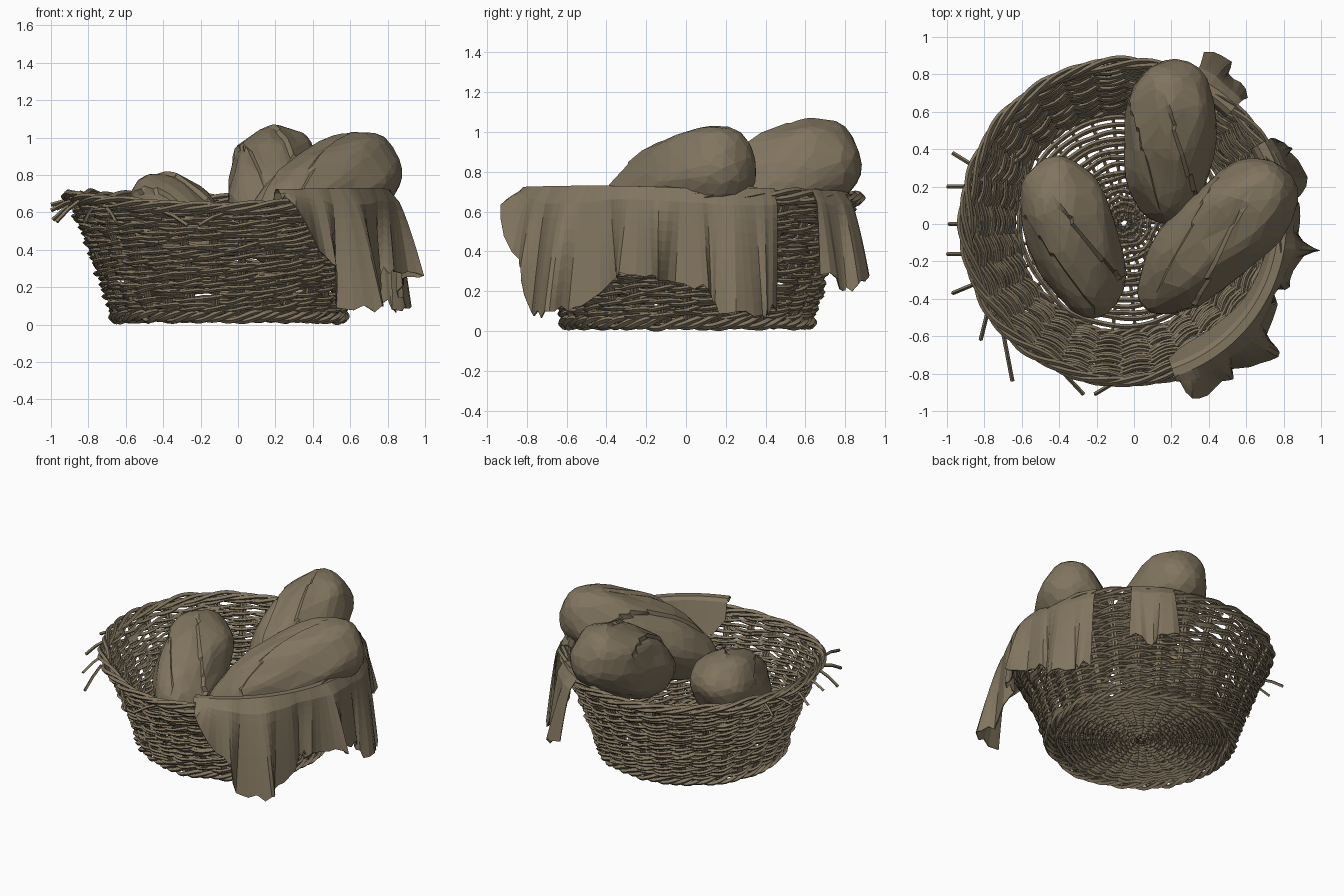
import bpy, bmesh, math, random
from mathutils import Vector, Matrix, noise

if "Cube" in bpy.data.objects:
    bpy.data.objects.remove(bpy.data.objects["Cube"])

random.seed(4)
TAU = 2 * math.pi
CX, CY = -0.053, 0.009        # basket axis
N = 30                        # upright stakes
mat = bpy.data.materials.new("dull_straw_brown")
mat.diffuse_color = (0.222, 0.178, 0.115, 1)
mat.use_nodes = True
mat.node_tree.nodes["Principled BSDF"].inputs["Base Color"].default_value = mat.diffuse_color


def finish(bm, name):
    me = bpy.data.meshes.new(name)
    bmesh.ops.recalc_face_normals(bm, faces=bm.faces)
    bm.to_mesh(me)
    bm.free()
    me.materials.append(mat)
    ob = bpy.data.objects.new(name, me)
    bpy.context.collection.objects.link(ob)
    return ob


def tube(bm, pts, rad, closed=False, sides=4):
    rings, n = [], len(pts)
    for i, p in enumerate(pts):
        a = pts[(i - 1) % n] if closed else pts[max(i - 1, 0)]
        b = pts[(i + 1) % n] if closed else pts[min(i + 1, n - 1)]
        t = (b - a).normalized()
        s = t.cross(Vector((1, 0, 0)) if abs(t.z) > 0.8 else Vector((0, 0, 1))).normalized()
        u = s.cross(t)
        rings.append([bm.verts.new(p + rad * (math.cos(TAU * k / sides) * s + math.sin(TAU * k / sides) * u))
                      for k in range(sides)])
    for i in range(n if closed else n - 1):
        r0, r1 = rings[i], rings[(i + 1) % n]
        for k in range(sides):
            bm.faces.new((r0[k], r0[(k + 1) % sides], r1[(k + 1) % sides], r1[k]))
    if not closed:
        bm.faces.new(rings[0])
        bm.faces.new(rings[-1][::-1])


def polar(r, a, z):
    return Vector((CX + r * math.cos(a), CY + r * math.sin(a), z))


def wall_r(t):                # wall radius for height fraction t
    return 0.608 + 0.165 * t + 0.08 * t * t


def wall_z(t, a):             # rim dips at the front, rises at the sides
    return 0.045 + t * (0.598 + 0.02 * math.sin(a) + 0.04 * math.cos(a) ** 2)


def wobble(a, seed, amt):
    return amt * noise.noise(Vector((2.5 * math.cos(a), 2.5 * math.sin(a), seed * 3.7)))


# woven wall: pairs of twigs twined round the stakes
bm = bmesh.new()
ROWS, SEG = 18, 120
for row in range(ROWS):
    t = 0.06 + 0.91 * row / (ROWS - 1)
    for s in (0, 1):
        pts = []
        for i in range(SEG):
            a = TAU * i / SEG
            ph = a * N / 2 + math.pi * (row + s)
            pts.append(polar(wall_r(t) + 0.02 * math.cos(ph) + wobble(a, row, 0.02), a,
                             wall_z(t, a) + 0.008 * math.sin(ph) + wobble(a, row + 40 + 9 * s, 0.03)))
        tube(bm, pts, 0.0115, True)
# short loose lengths lying over the weave
for i in range(110):
    t, a0, d = random.uniform(0.05, 0.95), random.uniform(0, TAU), random.uniform(-0.03, 0.03)
    tube(bm, [polar(wall_r(t + d * k / 6) + 0.02 * math.cos((a0 + k * 0.05) * 15), a0 + k * 0.05,
                    wall_z(t + d * k / 6, a0 + k * 0.05)) for k in range(8)], 0.011)
finish(bm, "wall_weave")

# upright stakes
bm = bmesh.new()
for i in range(N):
    a = TAU * i / N
    for da in (-0.014, 0.014):
        tube(bm, [polar(wall_r(t / 6), a + da, wall_z(t / 6, a)) for t in range(7)], 0.012)
finish(bm, "upright_stakes")


# braided foot and rim
def braid(name, r0, zf, thick, turns, strands, rad):
    bm = bmesh.new()
    for k in range(strands):
        pts = []
        for i in range(180):
            a = TAU * i / 180
            ph = turns * a + TAU * k / strands
            pts.append(polar(r0 + thick * math.cos(ph) + wobble(a, k, 0.02), a,
                             zf(a) + thick * math.sin(ph) + wobble(a, k + 20, 0.015)))
        tube(bm, pts, rad, True)
    finish(bm, name)


braid("foot_braid", 0.606, lambda a: 0.045, 0.023, 12, 4, 0.015)
braid("rim_braid", 0.848, lambda a: wall_z(1, a), 0.022, 9, 4, 0.015)

# woven floor: rings over radial spokes
bm = bmesh.new()
for i in range(16):
    r = 0.03 + 0.035 * i
    n = 90 if r > 0.2 else 48
    for s in (0, 1):
        pts = []
        for k in range(n):
            a = TAU * k / n
            ph = a * (15 if r > 0.2 else 8) + math.pi * (i + s)
            pts.append(polar(r + wobble(a, i + 60, 0.02), a, 0.048 + 0.013 * math.cos(ph)))
        tube(bm, pts, 0.0135, True)
for i in range(N):
    a = TAU * i / N
    tube(bm, [polar(0.02, a, 0.048), polar(0.3, a, 0.048), polar(0.6, a, 0.048)], 0.009)
finish(bm, "floor_weave")

# stray twig ends poking out on the left and front
bm = bmesh.new()
for x0, y0, z0, x1, y1, z1 in (
        (-0.84, 0.30, 0.66, -0.97, 0.38, 0.62), (-0.86, 0.20, 0.66, -1.0, 0.20, 0.64),
        (-0.86, 0.0, 0.66, -0.99, 0.0, 0.56), (-0.85, -0.16, 0.67, -1.0, -0.16, 0.61),
        (-0.85, -0.32, 0.66, -0.97, -0.37, 0.55), (-0.78, -0.46, 0.62, -0.82, -0.62, 0.55),
        (-0.70, -0.58, 0.62, -0.65, -0.84, 0.55), (-0.42, -0.75, 0.61, -0.27, -0.91, 0.53),
        (-0.06, -0.82, 0.60, -0.21, -0.91, 0.53)):
    tube(bm, [Vector((x0, y0, z0)), Vector(((x0 + x1) / 2, (y0 + y1) / 2, (z0 + z1) / 2 + 0.01)),
              Vector((x1, y1, z1))], 0.011)
finish(bm, "stray_twigs")


# bread loaves: blunt lumpy ovals with raised slashes, decimated to rough facets
def loaf(name, centre, axis, length, width, taper, seed):
    w = Vector(axis).normalized()
    up = (Vector((0, 0, 1)) - w * w.z).normalized()
    side = w.cross(up)
    rot = Matrix((up, side, w)).transposed().to_4x4()
    bm = bmesh.new()
    bmesh.ops.create_icosphere(bm, subdivisions=5, radius=1)
    for v in bm.verts:
        p = v.co.copy()
        h = 1 + 0.10 * noise.noise(p * 1.7 + Vector((seed, 0, 0)))
        fade = max(0, min(1, p.x * 2.5)) * max(0, min(1, (0.8 - abs(p.z)) * 4))
        for c in (-0.35, 0.25):                # diagonal slashes along the top
            d = p.y * 0.7 + p.z * 0.45 - c
            h += fade * (0.05 * math.exp(-d / 0.12) if d > 0 else -0.05 * math.exp(d / 0.1))
        k = (1 + taper * p.z) * h * (1 + 0.16 * p.z * p.z)
        v.co = Vector((p.x * width * k, p.y * width * k, p.z * length * (0.5 + 0.5 * h)))
    bmesh.ops.transform(bm, matrix=Matrix.Translation(centre) @ rot, verts=bm.verts)
    ob = finish(bm, name)
    m = ob.modifiers.new("facets", 'DECIMATE')
    m.ratio = 0.1


loaf("left_loaf", (-0.32, -0.08, 0.51), (-0.28, 0.80, 0.40), 0.475, 0.237, 0.04, 1.3)
loaf("right_loaf", (0.435, -0.08, 0.67), (0.70, 0.71, 0.48), 0.57, 0.25, 0.13, 5.1)
loaf("back_loaf", (0.19, 0.435, 0.735), (0.06, 0.82, 0.42), 0.48, 0.245, 0.10, 9.4)


# cloth hung over the rim; rows are angle, hem height, hem radius, depth inside
def cloth(name, rows, cols):
    bm = bmesh.new()
    grid = []
    for c in range(cols + 1):
        ang = rows[0][0] + (rows[-1][0] - rows[0][0]) * c / cols
        j = max(i for i in range(len(rows) - 1) if rows[i][0] <= ang + 1e-6)
        f = (ang - rows[j][0]) / (rows[j + 1][0] - rows[j][0])
        _, zb, rb, dep = [p + (q - p) * f for p, q in zip(rows[j], rows[j + 1])]
        zb += random.uniform(-0.025, 0.025)
        a = math.radians(ang)
        zt = wall_z(1, a) + 0.035 + 0.065 * max(0, -math.sin(a))
        line = [(wall_r(1) - 0.06 - dep * 0.3, zt - 0.03 - dep), (wall_r(1) - 0.055, zt - 0.02),
                (wall_r(1) - 0.03, zt), (wall_r(1) + 0.015, zt)]
        for s in range(1, 10):
            t = s / 9
            fold = 0.018 * t * math.sin(ang * 0.55) + 0.006 * t * math.sin(ang * 1.3 + 2)
            line.append((0.895 + (rb - 0.895) * t ** 0.7 + fold, (zt - 0.02) + (zb - zt + 0.02) * t))
        twist = math.radians(2) * math.sin(ang * 0.4)
        grid.append([bm.verts.new(polar(r, a + twist * max(0, i - 3) / 9, z)) for i, (r, z) in enumerate(line)])
    for g0, g1 in zip(grid, grid[1:]):
        for i in range(len(g0) - 1):
            bm.faces.new((g0[i], g0[i + 1], g1[i + 1], g1[i]))
    ob = finish(bm, name)
    ob.modifiers.new("thickness", 'SOLIDIFY').thickness = 0.006


cloth("draped_cloth", [
    (-72, 0.69, 0.90, 0.10), (-66, 0.60, 1.01, 0.20), (-62, 0.42, 1.02, 0.22), (-56, 0.28, 1.02, 0.22),
    (-52, 0.11, 0.97, 0.20), (-47, 0.08, 1.06, 0.20), (-41, 0.09, 1.08, 0.16), (-34, 0.12, 0.95, 0.12),
    (-26, 0.29, 0.89, 0.10), (-16, 0.27, 0.95, 0.08), (-9, 0.25, 1.04, 0.05), (-1, 0.24, 0.94, 0.05),
    (6, 0.20, 0.92, 0.05), (11, 0.10, 0.97, 0.05), (17, 0.08, 1.00, 0.05), (24, 0.09, 0.97, 0.05),
    (30, 0.12, 0.94, 0.05)], 60)
cloth("back_cloth_flap", [
    (46, 0.30, 0.94, 0.05), (52, 0.20, 0.97, 0.05), (58, 0.22, 1.02, 0.05), (64, 0.26, 1.02, 0.05)], 12)
